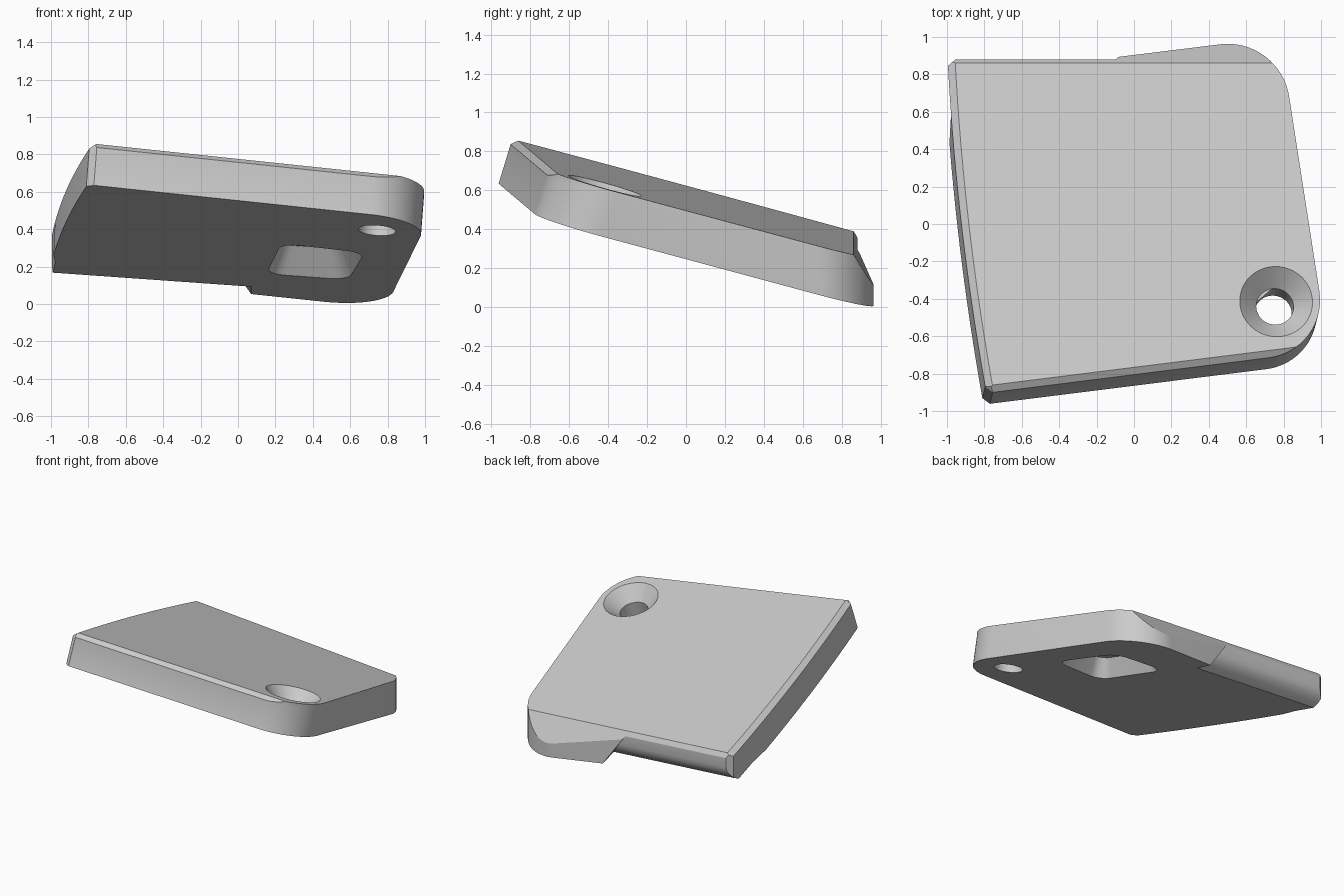
import bpy, bmesh
from math import radians
from mathutils import Vector, Matrix

if "Cube" in bpy.data.objects:
    bpy.data.objects.remove(bpy.data.objects["Cube"])

SLOPE_X, SLOPE_Y = -0.0706, -0.2786
NORMAL = Vector((-SLOPE_X, -SLOPE_Y, 1)).normalized()
THICK = 0.25

grey = bpy.data.materials.new("light_grey")
grey.use_nodes = True
grey.diffuse_color = (0.6, 0.6, 0.6, 1)
grey.node_tree.nodes["Principled BSDF"].inputs["Base Color"].default_value = (0.6, 0.6, 0.6, 1)


def place(x, y, depth):
    """Point at a vertical depth below the tilted top plane."""
    return Vector((x, y, 0.5625 + SLOPE_X * x + SLOPE_Y * y - depth))


def round_corner(a, c, b, reach, steps=16):
    """Circular arc at corner c between the directions of a and b."""
    a, c, b = Vector(a), Vector(c), Vector(b)
    p, q = c + (a - c).normalized() * reach, c + (b - c).normalized() * reach
    pts = []
    for i in range(steps + 1):
        t = i / steps
        k0, k1, k2 = (1 - t) ** 2, 1.414 * t * (1 - t), t * t
        pts.append((p * k0 + c * k1 + q * k2) / (k0 + k1 + k2))
    return pts


def loft(rings):
    bm = bmesh.new()
    loops = [[bm.verts.new(p) for p in ring] for ring in rings]
    for lo, hi in zip(loops, loops[1:]):
        for i in range(len(lo)):
            j = (i + 1) % len(lo)
            bm.faces.new((lo[i], lo[j], hi[j], hi[i]))
    bm.faces.new(loops[0])
    bm.faces.new(loops[-1])
    bmesh.ops.recalc_face_normals(bm, faces=bm.faces)
    return bm


def cut(bm, *points):
    """Slice along the plane through three points, keeping the middle."""
    a, b, c = (place(*p) for p in points)
    no = (b - a).cross(c - a).normalized()
    if no.dot(place(0, 0, THICK / 2) - a) > 0:
        no = -no
    res = bmesh.ops.bisect_plane(bm, geom=bm.verts[:] + bm.edges[:] + bm.faces[:],
                                 plane_co=a, plane_no=no, clear_outer=True)
    edges = [e for e in res["geom_cut"] if isinstance(e, bmesh.types.BMEdge)]
    bmesh.ops.holes_fill(bm, edges=edges)


def make_object(name, bm):
    bmesh.ops.recalc_face_normals(bm, faces=bm.faces)
    mesh = bpy.data.meshes.new(name)
    bm.to_mesh(mesh)
    bm.free()
    mesh.materials.append(grey)
    obj = bpy.data.objects.new(name, mesh)
    bpy.context.collection.objects.link(obj)
    return obj


# Plate outline: straight front, two round right corners, bowed left side
front_left, front_right = (-0.755, -0.9), (1.04, -0.675)
back_right, back_mid = (0.78, 1.0), (-0.12, 0.889)
outline = [Vector(front_left)]
outline += round_corner(front_left, front_right, back_right, 0.32)
outline += round_corner(front_right, back_right, back_mid, 0.32)
outline.append(Vector(back_mid))
left_start = len(outline)
for i in range(21):
    y = 0.95 - 1.82 * i / 20
    t = (y + 0.9) / 1.75
    outline.append(Vector((-0.79 - 0.205 * t - 0.11 * t * (1 - t), y)))


def plate_ring(depth):
    ring = []
    for i, p in enumerate(outline):
        inset = 0.04 if depth == 0 and i >= left_start else 0
        lean = max(depth - 0.03, 0) if p.y < 0.5 else 0
        ring.append(place(p.x + inset + SLOPE_X * lean, p.y + SLOPE_Y * lean, depth))
    return ring


# Plate with front bevel, sloped back and a trimmed back left corner
bm = loft([plate_ring(d) for d in (0, 0.03, THICK)])
cut(bm, (-0.75, -0.86, 0), (0.85, -0.66, 0), (-0.75, -0.9, 0.03))
cut(bm, (0, 0.86, 0), (1, 0.86, 0), (0, 0.955, 0.1335))
cut(bm, (-0.955, 0.88, 0), (-0.995, 0.845, 0), (-0.995, 0.845, 0.2))
plate = make_object("tilted_plate", bm)

# Undercut behind the left half of the back edge
profile = [(0.88, -0.08), (0.88, 0.1), (0.873, 0.14), (0.853, 0.18), (0.82, 0.215),
           (0.77, 0.25), (0.72, 0.28), (1.2, 0.28), (1.2, -0.08)]
undercut = make_object("undercut_cutter", loft([
    [place(-1.3, y, d) for y, d in profile],
    [place(-0.12 + 0.76 * d, y, d) for y, d in profile]]))

# Tapered pocket in the underside
corners = [Vector(c) for c in ((0.23, -0.1), (0.68, -0.035), (0.59, 0.51), (0.15, 0.505))]
middle = sum(corners, Vector((0, 0))) / 4


def pocket_ring(scale, depth):
    pts = []
    for i, c in enumerate(corners):
        pts += round_corner(corners[i - 1], c, corners[(i + 1) % 4], 0.1, 8)
    return [place(*(middle + (p - middle) * scale), depth) for p in pts]


pocket = make_object("pocket_cutter", loft([pocket_ring(1.02, 0.265), pocket_ring(0.72, 0.11)]))

# Countersunk screw hole
turn = NORMAL.to_track_quat('Z', 'Y').to_matrix().to_4x4()
centre = place(0.76, -0.415, 0)


def hole_cutter(name, r_low, r_high, low, high):
    bm = bmesh.new()
    at = Matrix.Translation(centre + NORMAL * (low + high) / 2) @ turn
    bmesh.ops.create_cone(bm, cap_ends=True, segments=48, radius1=r_low, radius2=r_high,
                          depth=high - low, matrix=at)
    return make_object(name, bm)


sink = hole_cutter("countersink_cutter", 0.1, 0.214, -0.1, 0.02)
bore = hole_cutter("bore_cutter", 0.1, 0.1, -0.4, -0.05)

# Carve the plate
bpy.ops.object.select_all(action='DESELECT')
bpy.context.view_layer.objects.active = plate
plate.select_set(True)
for cutter in (undercut, pocket, sink, bore):
    cutter.hide_render = True
    mod = plate.modifiers.new(cutter.name, 'BOOLEAN')
    mod.operation, mod.solver, mod.object = 'DIFFERENCE', 'EXACT', cutter
    bpy.ops.object.modifier_apply(modifier=mod.name)
    bpy.data.objects.remove(cutter)
bpy.ops.object.shade_smooth_by_angle(angle=radians(25))
